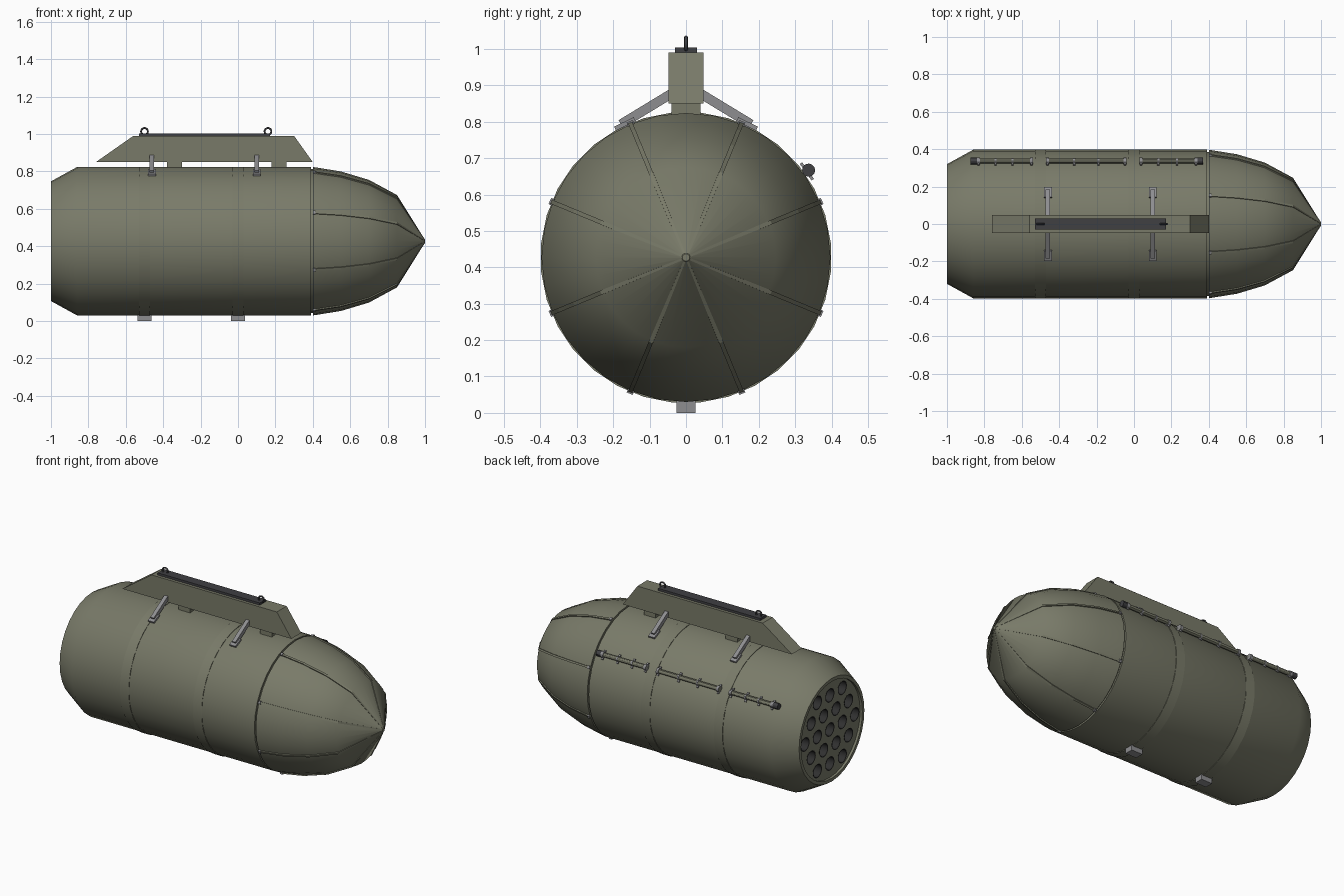
import bpy, bmesh
from math import sin, cos, pi, radians, atan2
from mathutils import Matrix, Vector

if "Cube" in bpy.data.objects:
    bpy.data.objects.remove(bpy.data.objects["Cube"])

ZC, R = 0.427, 0.397          # body axis height and radius


def material(name, r, g, b):
    m = bpy.data.materials.new(name)
    m.diffuse_color = (r, g, b, 1)
    m.use_nodes = True
    m.node_tree.nodes["Principled BSDF"].inputs["Base Color"].default_value = m.diffuse_color
    return m


OLIVE = material("olive", 0.19, 0.195, 0.14)
DARK = material("dark_metal", 0.05, 0.05, 0.055)
GREY = material("grey_metal", 0.27, 0.27, 0.28)
BORE = material("tube_bore", 0.03, 0.03, 0.03)


def finish(name, bm, mat, smooth=False):
    bmesh.ops.recalc_face_normals(bm, faces=bm.faces)
    me = bpy.data.meshes.new(name)
    bm.to_mesh(me)
    bm.free()
    ob = bpy.data.objects.new(name, me)
    bpy.context.collection.objects.link(ob)
    me.materials.append(mat)
    if smooth:
        bpy.ops.object.select_all(action='DESELECT')
        ob.select_set(True)
        bpy.context.view_layer.objects.active = ob
        bpy.ops.object.shade_smooth_by_angle(angle=radians(30))
    return ob


def add_lathe(bm, profile, n, y=0, z=ZC, phase=0, closed=False):
    """Spin (x, radius) points round an axis along x; radius 0 makes a pole."""
    rings = []
    for x, r in profile:
        count = n if r > 0 else 1
        rings.append([bm.verts.new((x, y + r * cos(phase + 2 * pi * i / n),
                                    z + r * sin(phase + 2 * pi * i / n)))
                      for i in range(count)])
    pairs = list(zip(rings, rings[1:]))
    if closed:
        pairs.append((rings[-1], rings[0]))
    for a, b in pairs:
        for i in range(n):
            j = (i + 1) % n
            vs = [a[i % len(a)], a[j % len(a)], b[j % len(b)], b[i % len(b)]]
            bm.faces.new(list(dict.fromkeys(vs)))


def lathe(name, profile, n, mat, smooth=True, **kw):
    bm = bmesh.new()
    add_lathe(bm, profile, n, **kw)
    return finish(name, bm, mat, smooth)


def rod(x0, x1, r):
    return [(x0, 0), (x0, r), (x1, r), (x1, 0)]


def box(name, centre, size, mat, roll=0):
    bm = bmesh.new()
    bmesh.ops.create_cube(bm, size=1, matrix=Matrix.Translation(centre)
                          @ Matrix.Rotation(roll, 4, 'X')
                          @ Matrix.Diagonal((*size, 1)))
    return finish(name, bm, mat)


# Body shell with open rear recess and a groove before the nose
lathe("body", [(-0.80, 0), (-0.80, 0.30), (-1, 0.30), (-1, 0.32), (-0.86, R),
               (0.39, R), (0.39, 0.385), (0.40, 0.385), (0.40, 0)], 32, OLIVE)

# Nose cone
nose = [(0.40, R), (0.55, 0.373), (0.70, 0.328), (0.85, 0.247), (0.997, 0.012)]
lathe("nose_cone", [(0.40, 0)] + nose + [(1.0, 0.010), (1.0, 0)], 32, OLIVE)

# Nose ribs with small end clips
bm = bmesh.new()
for k in range(8):
    a = radians(22.5 + 45 * k)
    out, side = Vector((0, cos(a), sin(a))), Vector((0, -sin(a), cos(a)))
    prev = None
    for x, r in nose:
        w = 0.006 if x < 0.9 else 0.003
        up = 0.006 if x < 0.9 else 0.001
        base = Vector((x, 0, ZC))
        ring = [bm.verts.new(base + out * (r + h) + side * s)
                for h, s in ((-0.008, -w), (up, -w), (up, w), (-0.008, w))]
        if prev:
            for i in range(4):
                bm.faces.new((prev[i], prev[(i + 1) % 4], ring[(i + 1) % 4], ring[i]))
        else:
            bm.faces.new(ring)
        prev = ring
    bm.faces.new(prev)
    p = Vector((0.408, 0, ZC)) + out * 0.396
    box("rib_clip", p, (0.014, 0.018, 0.018), GREY, a)
finish("nose_ribs", bm, OLIVE)

# Straps and lower feet
for x in (-0.5, 0.0):
    lathe("strap", [(x - 0.03, 0.38), (x - 0.03, 0.4), (x + 0.03, 0.4), (x + 0.03, 0.38)],
          32, OLIVE, phase=pi / 32, closed=True)
    box("foot", (x, 0, 0.018), (0.076, 0.052, 0.036), GREY)

# Rear plate with nineteen launch tubes
plate = lathe("rear_plate", rod(-0.985, -0.965, 0.301), 32, OLIVE, smooth=False)
holes, tubes = bmesh.new(), bmesh.new()
for row in range(-2, 3):
    count = 5 - abs(row)
    for i in range(count):
        y, z = (i - (count - 1) / 2) * 0.122, ZC + row * 0.122 * 0.866
        add_lathe(holes, rod(-1.05, -0.9, 0.041), 16, y=y, z=z)
        add_lathe(tubes, [(-0.988, 0.044), (-0.988, 0.039), (-0.83, 0.039), (-0.83, 0),
                          ], 16, y=y, z=z)
cutter = finish("hole_cutter", holes, BORE)
cutter.hide_render = True
cutter.hide_viewport = True
cut = plate.modifiers.new("holes", 'BOOLEAN')
cut.operation, cut.solver, cut.object = 'DIFFERENCE', 'EXACT', cutter
finish("launch_tubes", tubes, BORE, True)

# Pylon, spacers and top rail
bm = bmesh.new()
outline = [(-0.76, 0.85), (-0.56, 0.99), (0.30, 0.99), (0.40, 0.85)]
face = bm.faces.new([bm.verts.new((x, -0.048, z)) for x, z in outline])
ext = bmesh.ops.extrude_face_region(bm, geom=[face])
bmesh.ops.translate(bm, vec=(0, 0.096, 0),
                    verts=[v for v in ext["geom"] if isinstance(v, bmesh.types.BMVert)])
finish("pylon", bm, OLIVE)
for x in (-0.34, 0.22):
    box("pylon_spacer", (x, 0, 0.835), (0.08, 0.08, 0.04), OLIVE)
box("top_rail", (-0.18, 0, 0.996), (0.70, 0.06, 0.016), DARK)

# Lifting rings
for x in (-0.50, 0.16):
    bpy.ops.mesh.primitive_torus_add(major_radius=0.018, minor_radius=0.005,
                                     major_segments=20, minor_segments=8,
                                     location=(x, 0, 1.014), rotation=(pi / 2, 0, 0))
    ring = bpy.context.object
    ring.name = "lifting_ring"
    ring.data.materials.append(DARK)
    bpy.ops.object.shade_smooth_by_angle(angle=radians(60))

# Sway braces on both sides
for x in (-0.46, 0.10):
    for s in (-1, 1):
        tilt = atan2(-0.085, 0.14) * s
        box("sway_brace", (x, s * 0.108, 0.836), (0.024, 0.165, 0.026), GREY, tilt)
        box("brace_pad", (x, s * 0.168, 0.794), (0.042, 0.06, 0.012), GREY, s * -0.45)

# Cable conduit in three runs, with collars, clips and dark end caps
CY, CZ = 0.337, 0.667
ang = atan2(CZ - ZC, CY)
for x0, x1, clips in ((-0.84, -0.54, (-0.74, -0.65)),
                      (-0.47, -0.04, (-0.32, -0.19)),
                      (0.03, 0.34, (0.13, 0.23))):
    lathe("conduit", rod(x0, x1, 0.013), 12, OLIVE, y=CY, z=CZ)
    for x in (x0 + 0.008, x1 - 0.008):
        lathe("conduit_collar", rod(x - 0.008, x + 0.008, 0.018), 12, GREY, y=CY, z=CZ)
    for x in clips:
        lathe("conduit_clip", rod(x - 0.005, x + 0.005, 0.016), 12, GREY, y=CY, z=CZ)
    for x in (x0 + 0.008, *clips, x1 - 0.008):
        box("clip_tab", (x, CY - 0.006 * cos(ang), CZ - 0.006 * sin(ang)),
            (0.012, 0.008, 0.056), GREY, ang)
for x0, x1 in ((-0.875, -0.84), (0.34, 0.37)):
    lathe("conduit_end", rod(x0, x1, 0.018), 12, DARK, y=CY, z=CZ)
